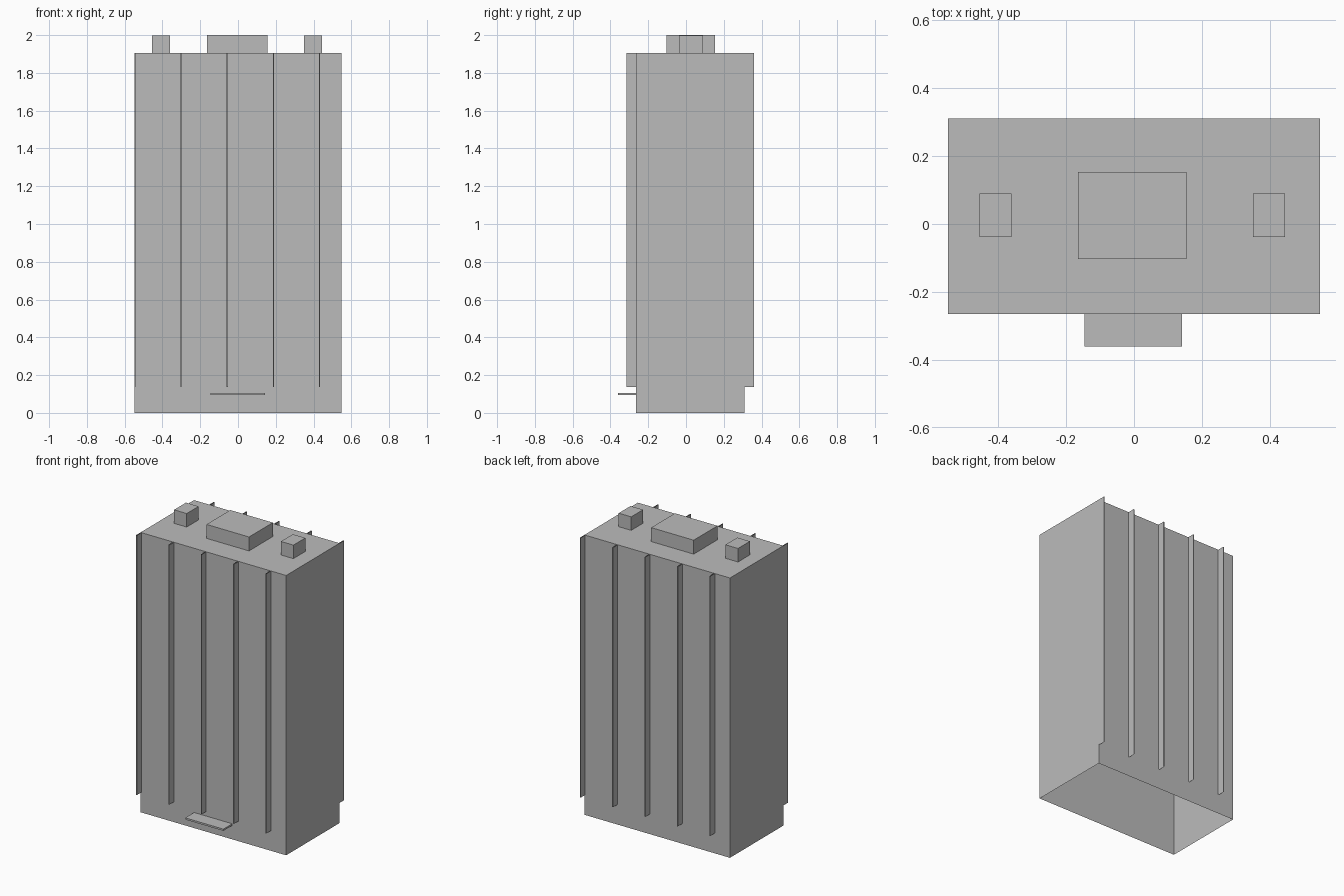
import bpy
import bmesh

cube = bpy.data.objects.get("Cube")
if cube:
    bpy.data.objects.remove(cube, do_unlink=True)

# One flat concrete colour
concrete = bpy.data.materials.new("concrete grey")
concrete.use_nodes = True
colour = (0.5, 0.5, 0.5, 1)
concrete.diffuse_color = colour
concrete.node_tree.nodes["Principled BSDF"].inputs["Base Color"].default_value = colour


def box(name, x, y, z, open_sides=()):
    """Box between (min, max) pairs, without the faces whose normals are listed."""
    bm = bmesh.new()
    bmesh.ops.create_cube(bm, size=1)
    bm.normal_update()
    drop = [f for f in bm.faces if tuple(round(c) for c in f.normal) in open_sides]
    bmesh.ops.delete(bm, geom=drop, context="FACES")
    for v in bm.verts:
        v.co = [r[0] if c < 0 else r[1] for c, r in zip(v.co, (x, y, z))]
    mesh = bpy.data.meshes.new(name)
    bm.to_mesh(mesh)
    bm.free()
    mesh.materials.append(concrete)
    obj = bpy.data.objects.new(name, mesh)
    bpy.context.collection.objects.link(obj)
    return obj


UP, DOWN = (0, 0, 1), (0, 0, -1)
HALF_WIDTH, FRONT, BACK, ROOF = 0.548, -0.265, 0.31, 1.905

# Tower shell, open underneath
box("tower_body", (-HALF_WIDTH, HALF_WIDTH), (FRONT, BACK), (0, ROOF), (DOWN,))

# Thin hollow fins, the back row being the front row turned half around
FIN_DEPTH, FIN_WIDTH, FIN_STEP = 0.05, 0.006, 0.244
for i in range(5):
    a = -HALF_WIDTH + i * FIN_STEP
    b = a + FIN_WIDTH
    height = (0.137, ROOF)
    box(f"front_fin_{i + 1}", (a, b), (FRONT - FIN_DEPTH, FRONT), height,
        (UP, DOWN, (0, 1, 0)))
    box(f"back_fin_{i + 1}", (-b, -a), (BACK, BACK + FIN_DEPTH), height,
        (UP, DOWN, (0, -1, 0)))

# Rooftop housings
box("roof_plant_room", (-0.165, 0.155), (-0.103, 0.153), (ROOF, 2), (DOWN,))
box("roof_vent_right", (-0.455, -0.36), (-0.038, 0.09), (ROOF, 1.997), (DOWN,))
box("roof_vent_left", (0.35, 0.444), (-0.038, 0.09), (ROOF, 1.997), (DOWN,))

# Entrance canopy
box("entrance_canopy", (-0.145, 0.142), (-0.36, FRONT), (0.094, 0.106))
